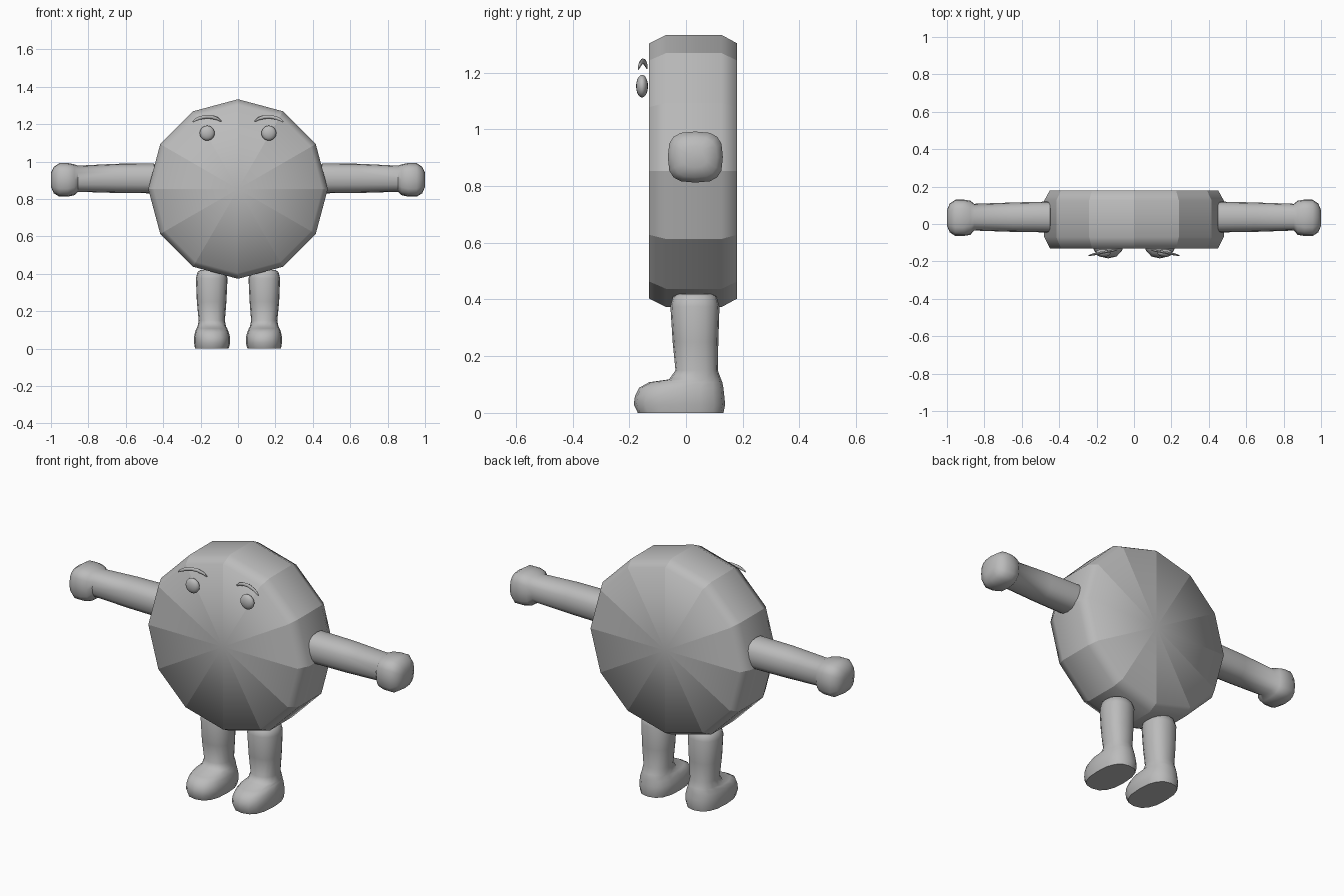
import bpy, bmesh, math
from mathutils import Vector

if "Cube" in bpy.data.objects:
    bpy.data.objects.remove(bpy.data.objects["Cube"])

grey = bpy.data.materials.new("plain grey")
grey.diffuse_color = (0.5, 0.5, 0.5, 1)
grey.use_nodes = True
grey.node_tree.nodes["Principled BSDF"].inputs["Base Color"].default_value = grey.diffuse_color


def finish(name, bm, angle=None):
    bmesh.ops.recalc_face_normals(bm, faces=bm.faces)
    for f in bm.faces:
        f.smooth = True
    me = bpy.data.meshes.new(name)
    bm.to_mesh(me)
    bm.free()
    me.materials.append(grey)
    ob = bpy.data.objects.new(name, me)
    bpy.context.collection.objects.link(ob)
    if angle:
        bpy.context.view_layer.objects.active = ob
        ob.select_set(True)
        bpy.ops.object.shade_smooth_by_angle(angle=math.radians(angle))
        ob.select_set(False)
    return ob


def skin(bm, rings):
    """Bridge equal rings of vertices and cap both ends."""
    n = len(rings[0])
    for a, b in zip(rings, rings[1:]):
        for i in range(n):
            j = (i + 1) % n
            bm.faces.new((a[i], a[j], b[j], b[i]))
    bm.faces.new(rings[0])
    bm.faces.new(rings[-1])


def squircle(lo_u, hi_u, lo_v, hi_v, power, n=16):
    """Rounded-rectangle section filling the given bounds."""
    for i in range(n):
        t = math.tau * i / n
        c, s = math.cos(t), math.sin(t)
        u = math.copysign(abs(c) ** (2 / power), c)
        v = math.copysign(abs(s) ** (2 / power), s)
        yield ((lo_u + hi_u + u * (hi_u - lo_u)) / 2,
               (lo_v + hi_v + v * (hi_v - lo_v)) / 2)


# Body: bevelled twelve-sided drum, creased along each radial plane
bm = bmesh.new()
N, ZC = 12, 0.853
profile = [(0.45, -0.13), (0.48, -0.07), (0.48, 0.125), (0.45, 0.18)]
rings = [[bm.verts.new((r * math.cos(math.tau * i / N), y,
                        ZC + r * math.sin(math.tau * i / N))) for i in range(N)]
         for r, y in profile]
front = bm.verts.new((0, -0.13, ZC))
back = bm.verts.new((0, 0.18, ZC))
for i in range(N):
    j = (i + 1) % N
    for a, b in zip(rings, rings[1:]):
        bm.faces.new((a[i], a[j], b[j], b[i]))
    bm.faces.new((front, rings[0][i], rings[0][j]))
    bm.faces.new((back, rings[-1][i], rings[-1][j]))
    column = [front] + [r[i] for r in rings] + [back]
    for a, b in zip(column, column[1:]):
        bm.edges.get((a, b)).smooth = False
finish("body", bm)

# Arm with rounded fist: x, y bounds, z bounds, roundness
ARM = [
    (0.435, -0.02, 0.095, 0.855, 0.965, 2.4),
    (0.45, -0.045, 0.12, 0.83, 0.99, 2.4),
    (0.65, -0.042, 0.115, 0.832, 0.988, 2.4),
    (0.855, -0.035, 0.108, 0.838, 0.978, 2.4),
    (0.875, -0.058, 0.125, 0.82, 0.985, 2.8),
    (0.91, -0.064, 0.13, 0.812, 0.992, 3),
    (0.955, -0.064, 0.13, 0.812, 0.992, 3),
    (0.985, -0.045, 0.11, 0.83, 0.972, 2.8),
    (1.0, -0.01, 0.075, 0.865, 0.94, 2.4),
]
# Leg with foot: z, x bounds, y bounds, roundness
LEG = [
    (0.0, 0.05, 0.23, -0.17, 0.132, 2.5),
    (0.03, 0.042, 0.235, -0.184, 0.138, 2.5),
    (0.06, 0.042, 0.235, -0.18, 0.135, 2.5),
    (0.088, 0.05, 0.23, -0.166, 0.132, 2.5),
    (0.108, 0.058, 0.222, -0.13, 0.128, 2.4),
    (0.118, 0.064, 0.216, -0.06, 0.124, 2.3),
    (0.15, 0.07, 0.21, -0.037, 0.112, 2.3),
    (0.25, 0.062, 0.22, -0.047, 0.114, 2.3),
    (0.375, 0.056, 0.225, -0.055, 0.118, 2.3),
    (0.41, 0.065, 0.216, -0.046, 0.108, 2.3),
    (0.42, 0.08, 0.2, -0.03, 0.093, 2.3),
]
# Eyebrow: arched, tapering tube, leaning away from the face outwards
BROW = [(0.09, -0.138, 1.215, 0.003), (0.11, -0.142, 1.229, 0.008),
        (0.14, -0.147, 1.238, 0.010), (0.17, -0.153, 1.240, 0.010),
        (0.205, -0.16, 1.233, 0.009), (0.228, -0.165, 1.222, 0.007),
        (0.242, -0.168, 1.212, 0.003)]

for side, s in (("right", 1), ("left", -1)):
    bm = bmesh.new()
    skin(bm, [[bm.verts.new((s * x, y, z)) for y, z in squircle(*sec)]
              for x, *sec in ARM])
    finish(side + "_arm", bm, 50)

    bm = bmesh.new()
    skin(bm, [[bm.verts.new((s * x, y, z)) for x, y in squircle(*sec)]
              for z, *sec in LEG])
    finish(side + "_leg", bm, 60)

    bm = bmesh.new()
    rings = []
    for k, (x, y, z, r) in enumerate(BROW):
        p, q = BROW[max(k - 1, 0)], BROW[min(k + 1, len(BROW) - 1)]
        along = (Vector(q[:3]) - Vector(p[:3])).normalized()
        up = along.cross(Vector((0, 1, 0))).normalized()
        out = along.cross(up)
        ring = []
        for i in range(8):
            t = math.tau * i / 8
            v = Vector((x, y, z)) + r * (math.cos(t) * up + 0.7 * math.sin(t) * out)
            ring.append(bm.verts.new((s * v.x, v.y, v.z)))
        rings.append(ring)
    skin(bm, rings)
    finish(side + "_eyebrow", bm, 60)

    # Eye: flattened ball just in front of the face
    bm = bmesh.new()
    bmesh.ops.create_uvsphere(bm, u_segments=16, v_segments=10, radius=1)
    for v in bm.verts:
        v.co = (s * 0.165 + 0.04 * v.co.x, -0.155 + 0.021 * v.co.y,
                1.152 + 0.04 * v.co.z)
    finish(side + "_eye", bm)
